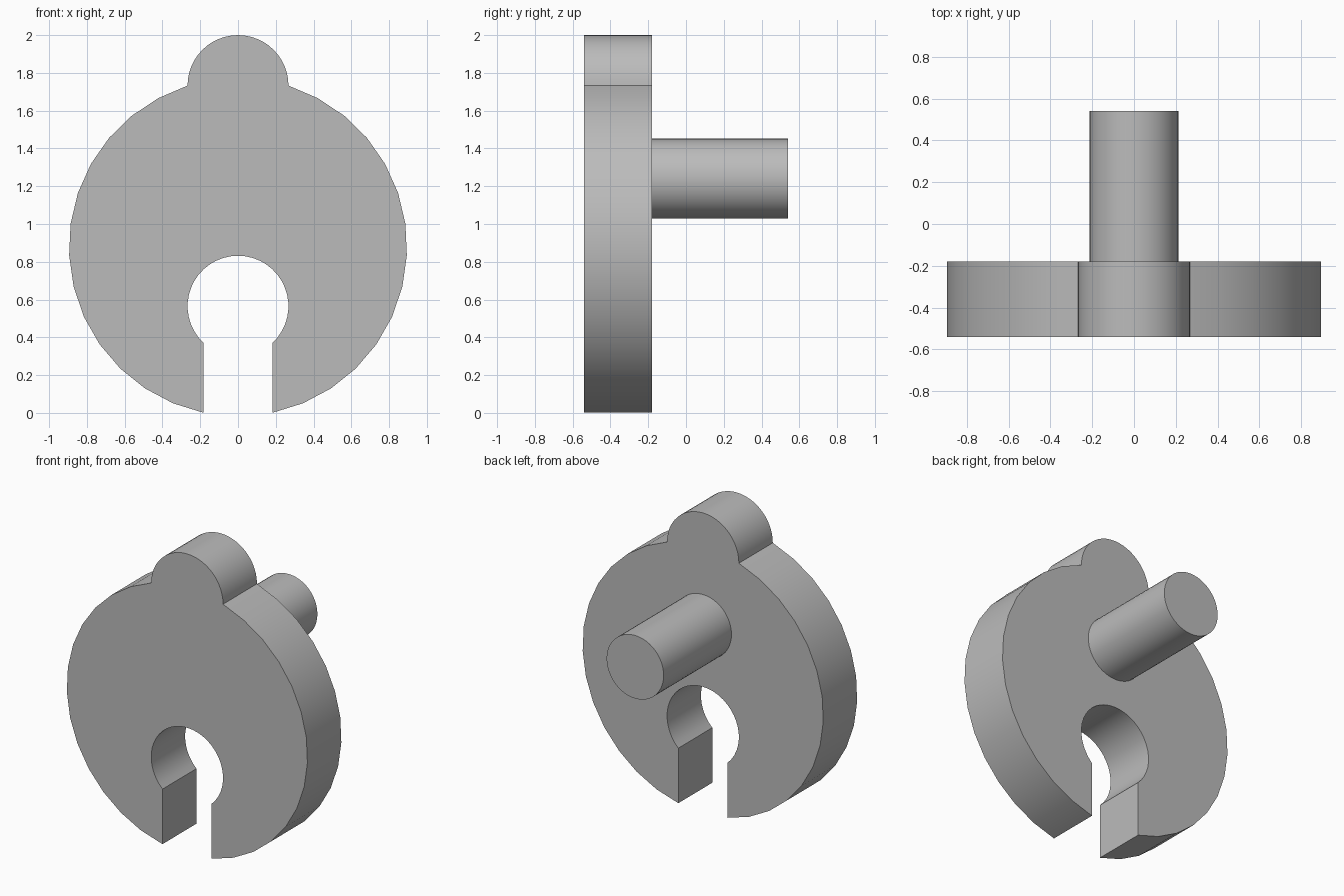
import bpy
import bmesh
from math import sin, cos, acos, asin, pi, radians
from mathutils import Vector

cube = bpy.data.objects.get("Cube")
if cube:
    bpy.data.objects.remove(cube, do_unlink=True)

grey = bpy.data.materials.new("plain grey")
grey.use_nodes = True
colour = (0.5, 0.5, 0.5, 1)
grey.diffuse_color = colour
grey.node_tree.nodes["Principled BSDF"].inputs["Base Color"].default_value = colour

# Shared dimensions
DISC_R, DISC_Z = 0.895, 0.877
KNOB_R, KNOB_Z = 0.267, 1.733
HOLE_Z, SLOT = 0.565, 0.183
PIN_R, PIN_Z = 0.212, 1.24
FRONT, JOIN, BACK = -0.54, -0.18, 0.54


def arc(radius, z, start, end, steps):
    """Points (x, z) along an arc centred on x = 0."""
    angles = [start + (end - start) * i / steps for i in range(steps + 1)]
    return [(radius * cos(a), z + radius * sin(a)) for a in angles]


def extrude(name, outline, y0, y1):
    """Solid made by pushing an x-z outline from y0 to y1."""
    bm = bmesh.new()
    face = bm.faces.new([bm.verts.new((x, y0, z)) for x, z in outline])
    new = bmesh.ops.extrude_face_region(bm, geom=[face])["geom"]
    verts = [v for v in new if isinstance(v, bmesh.types.BMVert)]
    bmesh.ops.translate(bm, verts=verts, vec=Vector((0, y1 - y0, 0)))
    bmesh.ops.recalc_face_normals(bm, faces=bm.faces)
    mesh = bpy.data.meshes.new(name)
    bm.to_mesh(mesh)
    bm.free()
    mesh.materials.append(grey)
    obj = bpy.data.objects.new(name, mesh)
    bpy.context.collection.objects.link(obj)
    bpy.ops.object.select_all(action="DESELECT")
    obj.select_set(True)
    bpy.context.view_layer.objects.active = obj
    bpy.ops.object.shade_smooth_by_angle(angle=radians(25))
    return obj


# Slotted plate: knob, right rim, keyhole slot, left rim
rim_top = acos(KNOB_R / DISC_R)
rim_low = -acos(SLOT / DISC_R)
hole_end = -acos(SLOT / KNOB_R)
outline = arc(KNOB_R, KNOB_Z, pi, 0, 24)
outline += arc(DISC_R, DISC_Z, rim_top, rim_low, 14)[1:]
outline += arc(KNOB_R, HOLE_Z, hole_end, pi - hole_end, 32)
outline += arc(DISC_R, DISC_Z, -pi - rim_low, -pi - rim_top, 14)[:-1]
extrude("slotted_plate", outline, FRONT, JOIN)

# Round pin on the back of the plate
extrude("back_pin", arc(PIN_R, PIN_Z, 0, 2 * pi, 48)[:-1], JOIN, BACK)
